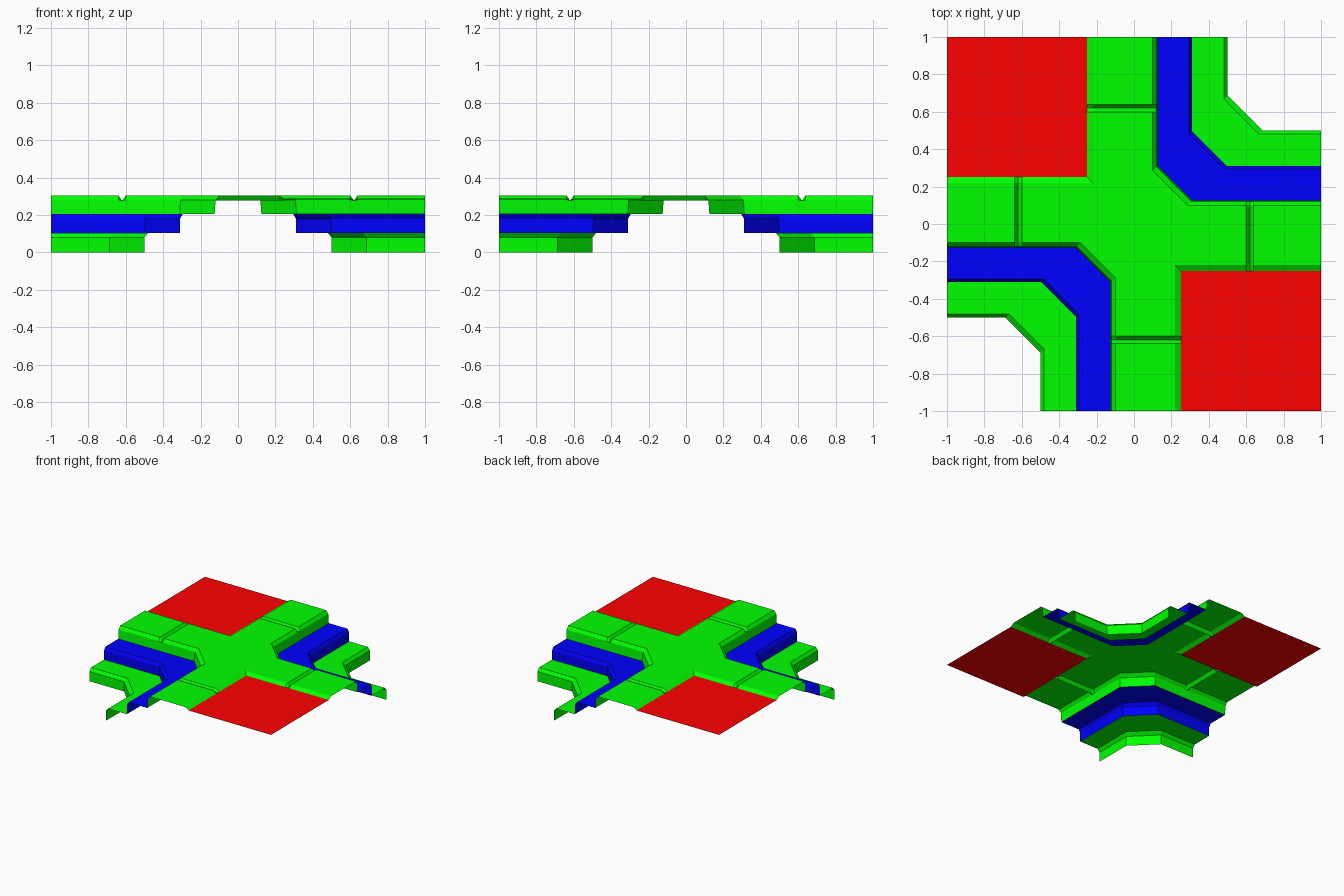
import bpy, bmesh
from math import pi
from mathutils import Vector, Matrix

if "Cube" in bpy.data.objects:
    bpy.data.objects.remove(bpy.data.objects["Cube"])

TOP, GROOVE, RIM = 0.305, 0.278, 0.285
STATIONS = [1.0, 0.64, 0.62, 0.60]      # positions along an arm; the third is the groove
GUIDE = Vector((0.2, 0.2, 1))           # outward side of every face in the north-east half


def material(name, color):
    m = bpy.data.materials.new(name)
    m.diffuse_color = color
    m.use_nodes = True
    m.node_tree.nodes["Principled BSDF"].inputs["Base Color"].default_value = m.diffuse_color
    return m


green = material("green", (0, 1, 0, 1))
blue = material("blue", (0, 0, 1, 1))
red = material("red", (1, 0, 0, 1))


def build(name, faces, mat):
    """Make an object from faces of the north-east half plus its half-turn copy."""
    bm = bmesh.new()
    for pts in faces:
        f = bm.faces.new([bm.verts.new(p) for p in pts])
        f.normal_update()
        if f.normal.dot(GUIDE) < 0:
            f.normal_flip()
    copy = bmesh.ops.duplicate(bm, geom=bm.verts[:] + bm.edges[:] + bm.faces[:])["geom"]
    bmesh.ops.rotate(bm, verts=[g for g in copy if isinstance(g, bmesh.types.BMVert)],
                     cent=(0, 0, 0), matrix=Matrix.Rotation(pi, 3, 'Z'))
    bmesh.ops.remove_doubles(bm, verts=bm.verts, dist=0.0005)
    me = bpy.data.meshes.new(name)
    bm.to_mesh(me)
    bm.free()
    me.materials.append(mat)
    ob = bpy.data.objects.new(name, me)
    bpy.context.collection.objects.link(ob)
    return ob


def contour(d, z):
    """Line at distance d from the axes that turns the corner with a diagonal."""
    stations = STATIONS if d < 0.2 else STATIONS[:1]
    half = [(t, d, min(z, GROOVE) if t == 0.62 else z) for t in stations]
    half.append((d + 0.187, d, z))
    return half + [(y, x, h) for x, y, h in reversed(half)]


def strip(a, b):
    return [(a[i], a[i + 1], b[i + 1], b[i]) for i in range(len(a) - 1)]


def terrace(name, profile, mat):
    rows = [contour(d, z) for d, z in profile]
    build(name, [f for a, b in zip(rows, rows[1:]) for f in strip(a, b)], mat)


# Stepped cliff ledges
terrace("lower_ledge", [(0.5, 0), (0.5, 0.08), (0.48, 0.105), (0.31, 0.105)], green)
middle = [contour(d, z) for d, z in [(0.31, 0.105), (0.31, 0.18), (0.295, 0.205)]]
shelf = [[(1, d, 0.205), (d + 0.187, d, 0.205), (d, d + 0.187, 0.205), (d, 1, 0.205)]
         for d in (0.295, 0.125)]
build("middle_ledge", strip(middle[0], middle[1]) + strip(middle[1], middle[2]) + strip(*shelf), blue)
terrace("upper_cliff", [(0.125, 0.205), (0.12, 0.28), (0.1, TOP)], green)

# Cross-shaped plateau arms with grooves and a sloped rim beside the panels
edge = contour(0.1, TOP)[:5]
inner = [(t, -0.22, GROOVE if t == 0.62 else TOP) for t in STATIONS] + [(0.22, -0.22, TOP)]
outer = [(t, -0.25, GROOVE if t == 0.62 else RIM) for t in STATIONS] + [(0.25, -0.25, RIM)]
arm = strip(edge, inner) + strip(inner, outer)
arm += [[(y, x, z) for x, y, z in f] for f in arm]

# Half of the plateau centre; the half-turn copy closes it
arm.append([(0.22, -0.22, TOP), (0.287, 0.1, TOP), (0.1, 0.287, TOP), (-0.22, 0.22, TOP)])
build("plateau", arm, green)

# Flat corner panels
build("corner_panels", [[(0.25, -1, RIM), (1, -1, RIM), (1, -0.25, RIM), (0.25, -0.25, RIM)]], red)
